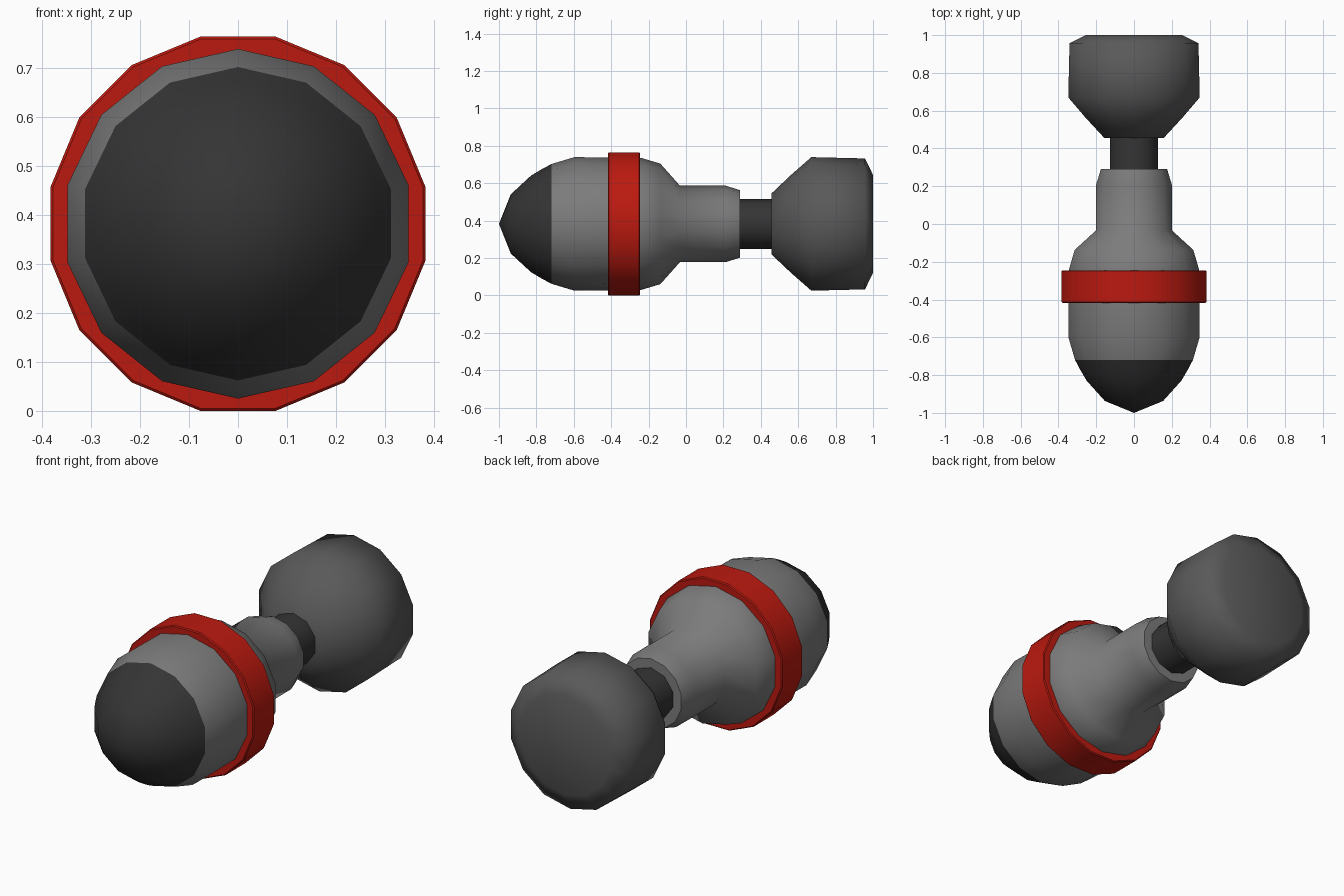
import bpy
import bmesh
from math import sin, cos, pi, radians

if "Cube" in bpy.data.objects:
    bpy.data.objects.remove(bpy.data.objects["Cube"])

CZ = 0.3825  # height of the long axis


def material(name, rgb):
    m = bpy.data.materials.new(name)
    m.diffuse_color = (*rgb, 1)
    m.use_nodes = True
    m.node_tree.nodes["Principled BSDF"].inputs["Base Color"].default_value = m.diffuse_color
    return m


def lathe(name, profile, sides, mat, turn=0.0, angle=40):
    """Revolve (y, radius) points around the y axis; radius 0 closes to a tip."""
    bm = bmesh.new()
    rings = []
    for y, r in profile:
        if r == 0:
            rings.append([bm.verts.new((0, y, CZ))] * sides)
        else:
            rings.append([bm.verts.new((r * sin(turn + 2 * pi * i / sides), y,
                                        CZ + r * cos(turn + 2 * pi * i / sides)))
                          for i in range(sides)])
    for a, b in zip(rings, rings[1:]):
        for i in range(sides):
            j = (i + 1) % sides
            bm.faces.new(list(dict.fromkeys((a[i], a[j], b[j], b[i]))))
    # flat end caps
    for (y, r), ring in ((profile[0], rings[0]), (profile[-1], rings[-1])):
        if r > 0:
            bm.faces.new(ring)
    bmesh.ops.recalc_face_normals(bm, faces=bm.faces)
    me = bpy.data.meshes.new(name)
    bm.to_mesh(me)
    bm.free()
    ob = bpy.data.objects.new(name, me)
    bpy.context.collection.objects.link(ob)
    me.materials.append(mat)
    bpy.ops.object.select_all(action='DESELECT')
    ob.select_set(True)
    bpy.context.view_layer.objects.active = ob
    bpy.ops.object.shade_smooth_by_angle(angle=radians(angle))
    return ob


light_grey = material("light_grey", (0.20, 0.20, 0.20))
mid_grey = material("mid_grey", (0.10, 0.10, 0.10))
dark_grey = material("dark_grey", (0.035, 0.035, 0.035))
red = material("red", (0.50, 0.01, 0.005))

# Dark domed nose
lathe("nose_cap", [(-1.0, 0), (-0.937, 0.158), (-0.83, 0.257),
                   (-0.77, 0.293), (-0.72, 0.32)], 14, dark_grey)

# Bulbous body narrowing to a sleeve
lathe("body", [(-0.72, 0.32), (-0.597, 0.357), (-0.24, 0.353), (-0.137, 0.322),
               (-0.033, 0.205), (0.21, 0.205), (0.29, 0.18)], 14, light_grey, angle=50)

# Red band around the body
lathe("band", [(-0.418, 0.385), (-0.413, 0.39), (-0.25, 0.39), (-0.245, 0.385)],
      16, red, turn=pi / 16)

# Thin neck
lathe("neck", [(0.27, 0.133), (0.47, 0.133)], 10, dark_grey)

# Flared rear knob
lathe("rear_knob", [(0.456, 0.162), (0.565, 0.265), (0.67, 0.357),
                    (0.957, 0.35), (1.0, 0.262)], 14, mid_grey, angle=70)
